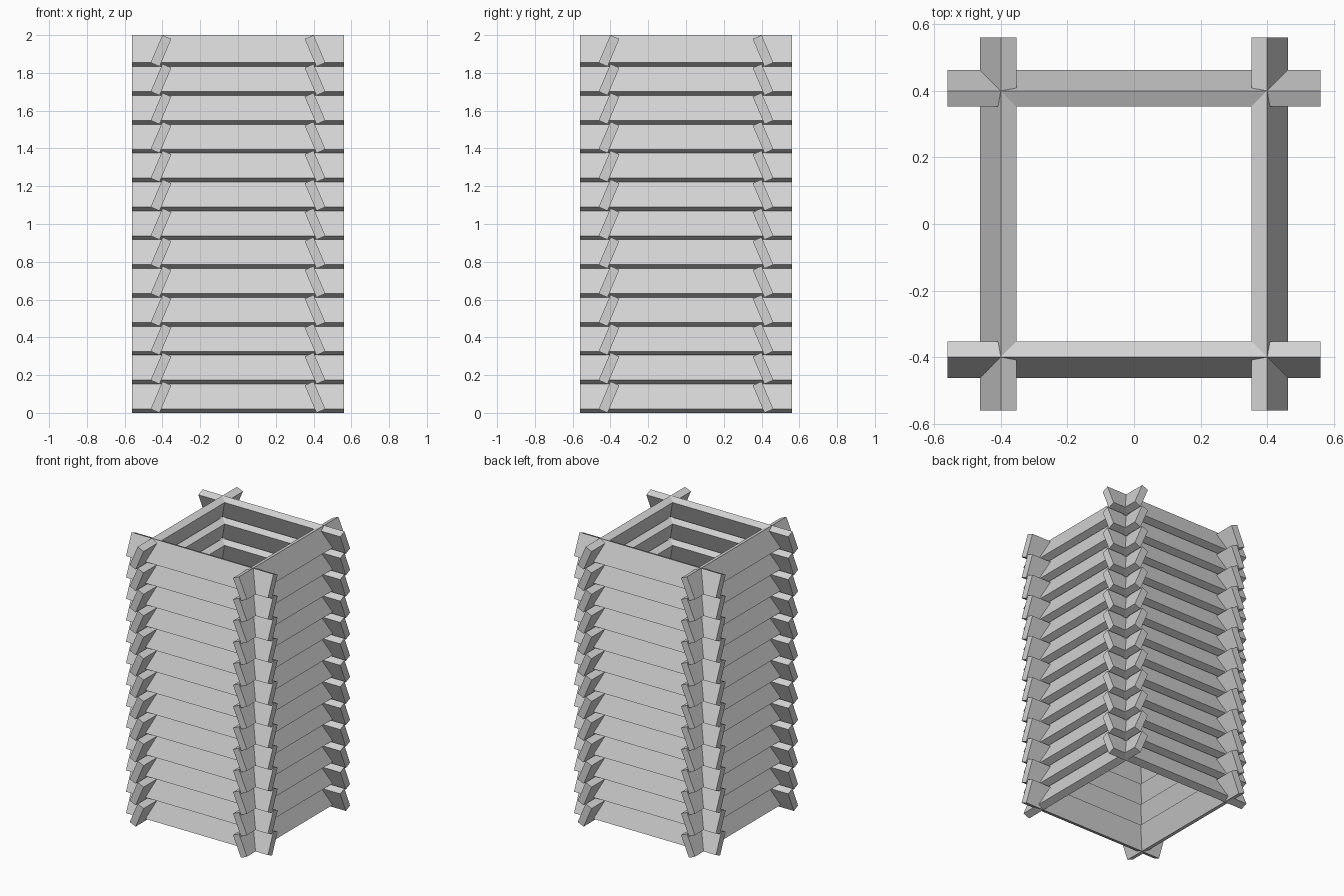
import bpy
import bmesh
from math import radians

cube = bpy.data.objects.get("Cube")
if cube:
    bpy.data.objects.remove(cube, do_unlink=True)

COURSES = 13
PITCH = 0.1528
HALF_LENGTH = 0.56
# Tilted plank cross-section: (distance from centre, height)
SECTION = [(0.40, 0.1664), (0.4625, 0.0205), (0.4155, 0.0), (0.353, 0.1459)]

grey = bpy.data.materials.new("light grey")
grey.use_nodes = True
colour = (0.65, 0.65, 0.65, 1)
grey.diffuse_color = colour
grey.node_tree.nodes["Principled BSDF"].inputs["Base Color"].default_value = colour


def plank_mesh():
    """One plank along x, leaning inwards at the top, on the front side."""
    bm = bmesh.new()
    profile = bm.faces.new([bm.verts.new((-HALF_LENGTH, -d, z)) for d, z in SECTION])
    result = bmesh.ops.extrude_face_region(bm, geom=[profile], use_keep_orig=True)
    end = [v for v in result["geom"] if isinstance(v, bmesh.types.BMVert)]
    bmesh.ops.translate(bm, verts=end, vec=(2 * HALF_LENGTH, 0, 0))
    bmesh.ops.recalc_face_normals(bm, faces=bm.faces)
    mesh = bpy.data.meshes.new("plank")
    bm.to_mesh(mesh)
    bm.free()
    mesh.materials.append(grey)
    return mesh


# Four walls of stacked planks that cross at the corners
plank = plank_mesh()
for i, side in enumerate(("front", "left", "back", "right")):
    wall = bpy.data.objects.new(side + "_wall_planks", plank)
    bpy.context.collection.objects.link(wall)
    wall.rotation_euler.z = radians(90 * i)
    stack = wall.modifiers.new("courses", 'ARRAY')
    stack.count = COURSES
    stack.use_relative_offset = False
    stack.use_constant_offset = True
    stack.constant_offset_displace = (0, 0, PITCH)
